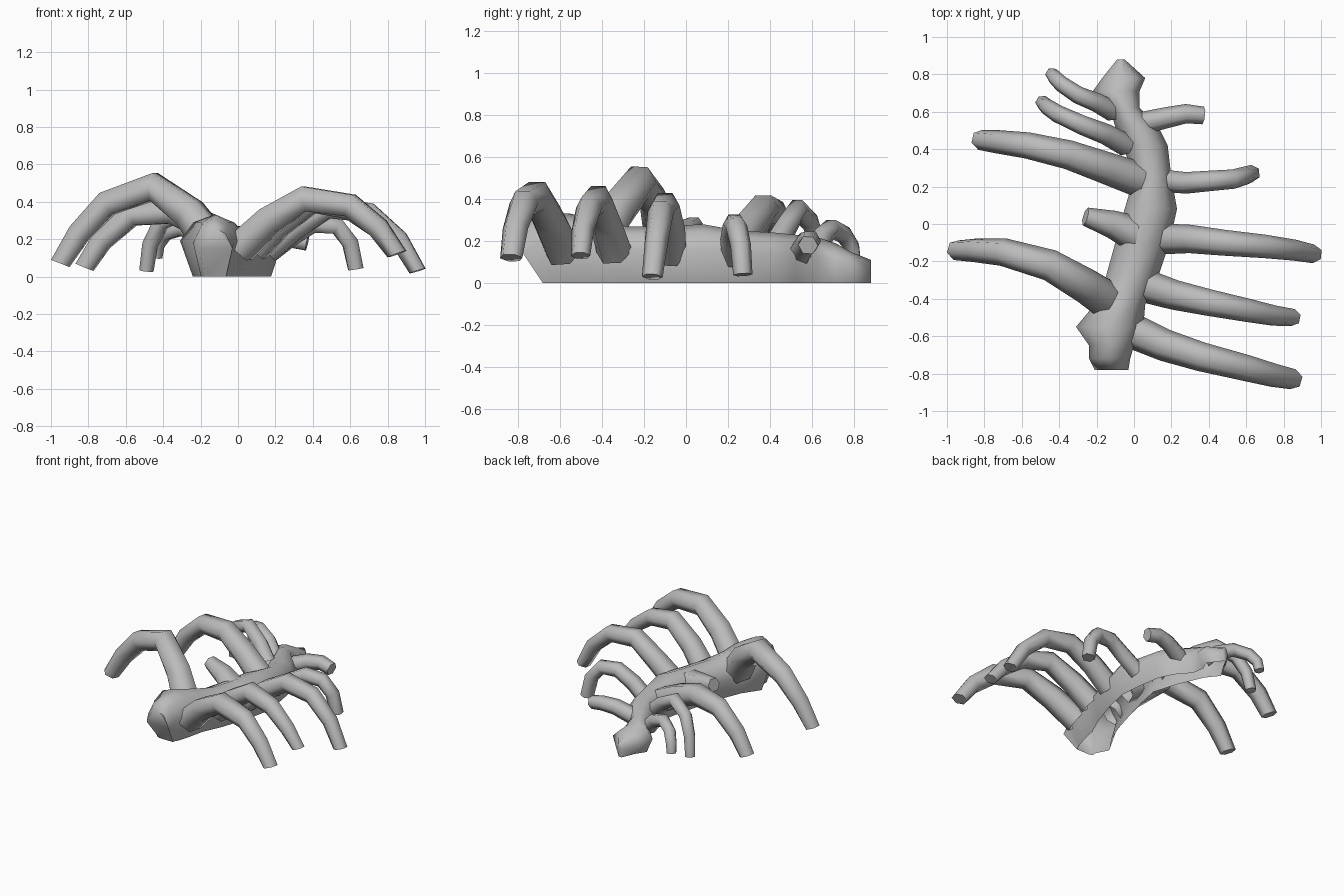
import bpy, bmesh, math
from mathutils import Vector

cube = bpy.data.objects.get("Cube")
if cube:
    bpy.data.objects.remove(cube)

bone = bpy.data.materials.new("bone_grey")
bone.use_nodes = True
GREY = (0.5, 0.5, 0.5, 1)
bone.diffuse_color = GREY
bone.node_tree.nodes["Principled BSDF"].inputs["Base Color"].default_value = GREY


def loft(name, rings, closed, cap_first):
    """Skin a list of point rings into one smooth-shaded object, capped at the end."""
    bm = bmesh.new()
    rows = [[bm.verts.new(p) for p in ring] for ring in rings]
    n = len(rows[0])
    for a, b in zip(rows, rows[1:]):
        for i in range(n if closed else n - 1):
            j = (i + 1) % n
            bm.faces.new((a[i], a[j], b[j], b[i]))
    if cap_first:
        bm.faces.new(rows[0][::-1])
    bm.faces.new(rows[-1])
    bmesh.ops.recalc_face_normals(bm, faces=bm.faces)
    mesh = bpy.data.meshes.new(name)
    bm.to_mesh(mesh)
    bm.free()
    mesh.materials.append(bone)
    obj = bpy.data.objects.new(name, mesh)
    bpy.context.collection.objects.link(obj)
    bpy.ops.object.select_all(action='DESELECT')
    obj.select_set(True)
    bpy.context.view_layer.objects.active = obj
    bpy.ops.object.shade_smooth_by_angle(angle=math.radians(75))


def rib(name, r_base, r_tip, path, droop=0.8):
    """Curved, tapering six-sided tube; droop turns the tip face downward."""
    pts = [Vector(p) for p in path]
    run = pts[-1] - pts[0]
    side = Vector((-run.y, run.x, 0)).normalized()
    rings = []
    last = len(pts) - 1
    for k, p in enumerate(pts):
        tangent = (pts[min(k + 1, last)] - pts[max(k - 1, 0)]).normalized()
        if k == last:
            tangent = (tangent - Vector((0, 0, droop))).normalized()
        up = tangent.cross(side).normalized()
        across = up.cross(tangent)
        r = 1.1 * (r_base + (r_tip - r_base) * k / last)
        rings.append([p + r * (math.cos(a) * across + math.sin(a) * up)
                      for a in (math.tau * i / 6 for i in range(6))])
    loft(name, rings, True, False)


# Spine: hollow arch, open underneath; rows are y, left x, right x, height
SPINE = [(-.78, -.21, -.03, .26), (-.72, -.24, -.02, .31), (-.65, -.24, 0, .33),
         (-.55, -.31, .05, .33), (-.43, -.21, .06, .30), (-.28, -.15, .13, .27),
         (-.10, -.10, .19, .27), (.08, -.05, .23, .28), (.25, 0, .20, .25),
         (.42, -.06, .18, .24), (.52, -.10, .13, .23), (.62, -.13, .03, .22),
         (.71, -.22, .03, .19), (.78, -.17, .06, .15), (.88, -.09, -.05, .11)]
# Arch profile as fractions of width and height
ARCH = [(.19, 0), (0, .58), (.2, .88), (.5, 1), (.8, .88), (1, .58), (.81, 0)]
BASE_SHIFT = {0: .1, 1: .05, 2: .01}    # the front end leans forward
rings = [[(xl + (xr - xl) * u, y + (0 if v else BASE_SHIFT.get(k, 0)), h * v)
          for u, v in ARCH] for k, (y, xl, xr, h) in enumerate(SPINE)]
loft("spine", rings, False, True)

# Ribs on the left (+x), front to back
rib("left_rib_front", .085, .05, [(.01, -.58, .15), (.17, -.65, .30), (.36, -.71, .415),
    (.60, -.77, .38), (.75, -.81, .26), (.85, -.83, .12)])
rib("left_rib_second", .08, .042, [(.09, -.34, .15), (.22, -.38, .28), (.40, -.42, .40),
    (.60, -.46, .36), (.75, -.49, .25), (.85, -.50, .13)])
rib("left_rib_third", .075, .045, [(.15, -.08, .14), (.30, -.08, .26), (.48, -.10, .37),
    (.70, -.12, .34), (.86, -.14, .20), (.96, -.16, .03)])
rib("left_rib_fourth", .055, .042, [(.16, .23, .12), (.28, .22, .21), (.40, .23, .28),
    (.53, .24, .27), (.60, .26, .18), (.63, .27, .04)], droop=0.3)
rib("left_rib_stub", .055, .043, [(.05, .54, .14), (.18, .57, .19), (.28, .59, .20),
    (.37, .58, .18)], droop=0)

# Ribs on the right (-x), front to back
rib("right_rib_front", .095, .05, [(-.14, -.41, .18), (-.26, -.33, .34), (-.45, -.22, .48),
    (-.70, -.15, .39), (-.85, -.14, .23), (-.95, -.14, .07)], droop=0.5)
rib("right_rib_stub", .09, .045, [(.02, -.06, .17), (-.12, 0, .23), (-.26, .04, .27)],
    droop=0)
rib("right_rib_second", .085, .05, [(.02, .24, .16), (-.15, .30, .26), (-.35, .37, .35),
    (-.57, .42, .33), (-.73, .44, .19), (-.82, .45, .05)], droop=0.5)
rib("right_rib_third", .055, .035, [(-.04, .42, .17), (-.15, .48, .27), (-.28, .53, .35),
    (-.41, .59, .29), (-.47, .63, .17), (-.49, .65, .03)], droop=0.3)
rib("right_rib_back", .05, .032, [(-.11, .60, .13), (-.20, .65, .22), (-.30, .69, .26),
    (-.39, .75, .23), (-.43, .79, .17), (-.44, .80, .10)], droop=0.3)
